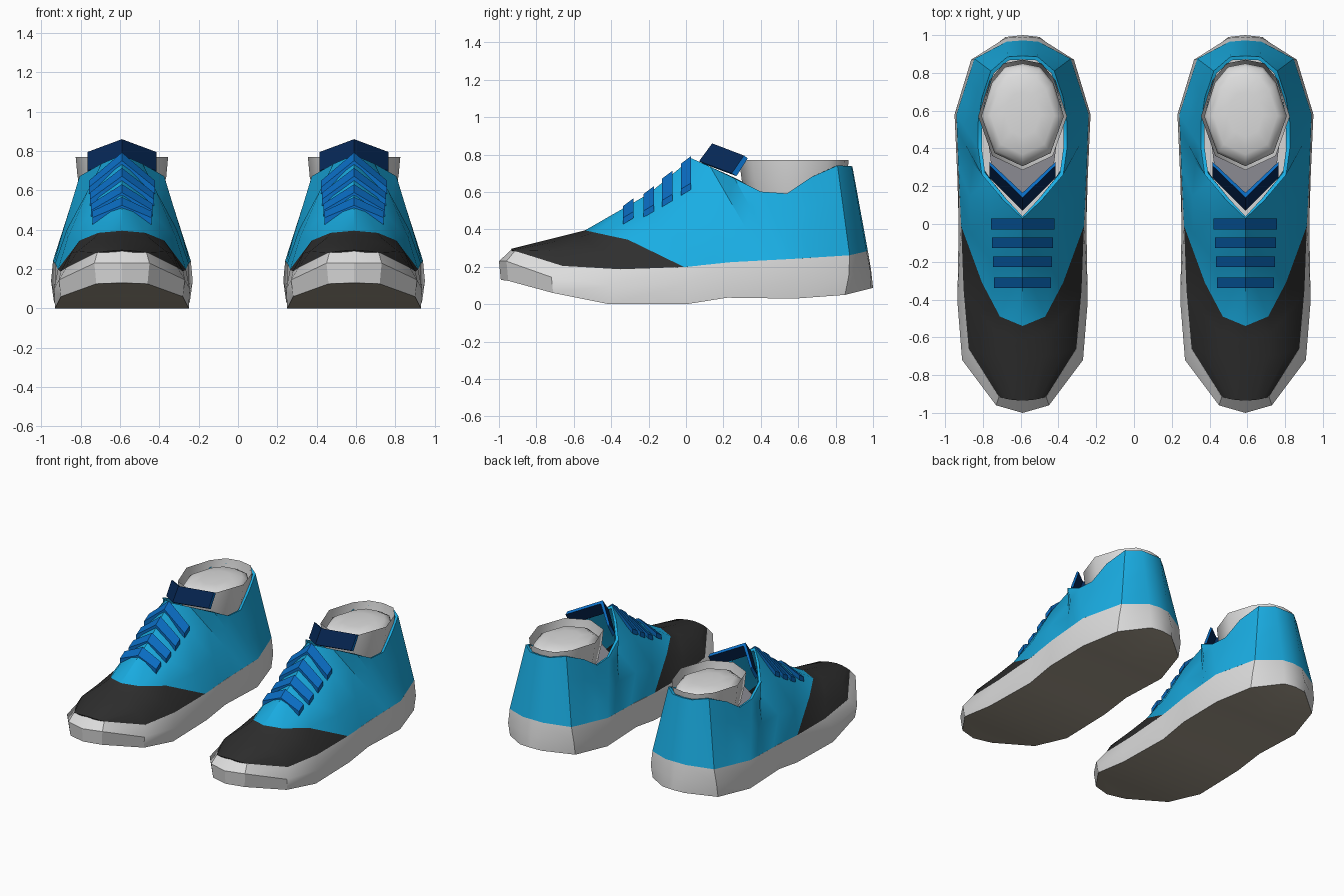
import bpy, bmesh, math
from mathutils import Vector

if "Cube" in bpy.data.objects:
    bpy.data.objects.remove(bpy.data.objects["Cube"])

SHOE_X = 0.59


def material(name, r, g, b):
    m = bpy.data.materials.new(name)
    m.diffuse_color = (r, g, b, 1)
    m.use_nodes = True
    m.node_tree.nodes["Principled BSDF"].inputs["Base Color"].default_value = m.diffuse_color
    return m


BLUE = material("sky_blue", 0.010, 0.42, 0.77)
BLACK = material("charcoal", 0.028, 0.028, 0.028)
WHITE = material("off_white", 0.72, 0.72, 0.72)
OUTSOLE = material("brown_grey", 0.36, 0.32, 0.255)
NAVY = material("navy", 0.002, 0.022, 0.10)
LACE = material("lace_blue", 0.003, 0.15, 0.54)
GREY = material("lining_grey", 0.26, 0.26, 0.29)


def finish(name, bm, mats, angle=32, wall=0, inward=False):
    """Weld, shade by angle and place one copy for each foot."""
    bmesh.ops.remove_doubles(bm, verts=bm.verts, dist=0.0005)
    bmesh.ops.dissolve_degenerate(bm, edges=bm.edges, dist=0.0005)
    bmesh.ops.recalc_face_normals(bm, faces=bm.faces)
    if inward:
        bm.normal_update()
        for f in bm.faces:
            c = f.calc_center_median()
            if f.normal.dot(Vector((c.x, c.y - .58, 0))) > 0:
                f.normal_flip()
    for f in bm.faces:
        f.smooth = True
    for e in bm.edges:
        e.smooth = len(e.link_faces) == 2 and e.calc_face_angle() < math.radians(angle)
    mesh = bpy.data.meshes.new(name)
    bm.to_mesh(mesh)
    bm.free()
    for m in mats:
        mesh.materials.append(m)
    for side, x in (("left", -SHOE_X), ("right", SHOE_X)):
        ob = bpy.data.objects.new(f"{side}_{name}", mesh)
        ob.location.x = x
        bpy.context.collection.objects.link(ob)
        if wall:
            mod = ob.modifiers.new("wall", "SOLIDIFY")
            mod.thickness = wall
            mod.offset = -1


def half_loft(bm, stations, mat_rule=lambda i, j: 0):
    """Skin the stations and mirror the skin across x = 0."""
    for s in (1, -1):
        grid = [[bm.verts.new((p[0] * s, p[1], p[2])) for p in st] for st in stations]
        for i in range(len(grid) - 1):
            for j in range(len(grid[i]) - 1):
                f = bm.faces.new((grid[i][j], grid[i + 1][j],
                                  grid[i + 1][j + 1], grid[i][j + 1]))
                f.material_index = mat_rule(i, j)


# Sole: bottom edge, widest edge and top edge, from toe to heel
SOLE = [
    ((0, -.99, .13), (0, -1, .23), (0, -.93, .295)),
    ((.13, -.95, .125), (.14, -.96, .23), (.125, -.915, .285)),
    ((.31, -.71, .06), (.32, -.72, .145), (.285, -.66, .205)),
    ((.34, -.41, 0), (.345, -.41, .10), (.312, -.35, .187)),
    ((.33, 0, 0), (.338, 0, .11), (.325, 0, .20)),
    ((.335, .22, .035), (.345, .24, .13), (.338, .24, .225)),
    ((.345, .58, .03), (.36, .58, .14), (.35, .58, .243)),
    ((.27, .85, .05), (.272, .87, .15), (.255, .875, .262)),
    ((.09, .99, .085), (.09, .985, .18), (.085, .965, .283)),
    ((0, 1, .088), (0, .99, .18), (0, .972, .287)),
]
bm = bmesh.new()
half_loft(bm, [[(0, b[1], b[2]), b, m, t, (0, t[1], t[2])] for b, m, t in SOLE],
          lambda i, j: 1 if j == 0 else 0)
finish("sole", bm, [WHITE, OUTSOLE])

# Upper: front stations run from the sole to the ridge
FRONT = [
    [(.125, -.915, .284), (.09, -.925, .289), (.05, -.932, .293), (0, -.935, .296)],
    [(.285, -.66, .204), (.225, -.68, .29), (.12, -.70, .335), (0, -.72, .35)],
    [(.312, -.35, .187), (.26, -.43, .28), (.14, -.57, .358), (0, -.62, .375)],
    [(.325, -.01, .199), (.215, -.31, .345), (.12, -.49, .384), (0, -.54, .395)],
    [(.333, .15, .214), (.275, -.05, .36), (.16, -.20, .475), (0, -.20, .59)],
    [(.34, .30, .228), (.28, .15, .40), (.17, .03, .605), (0, .03, .78)],
]
# Rear stations run straight from the sole to the collar
REAR = [
    ((.344, .42, .234), (.105, .13, .735)),
    ((.347, .50, .238), (.215, .26, .672)),
    ((.350, .58, .243), (.235, .40, .602)),
    ((.321, .67, .249), (.235, .54, .592)),
    ((.289, .77, .255), (.215, .67, .68)),
    ((.255, .875, .262), (.168, .81, .742)),
    ((.085, .965, .283), (.08, .885, .738)),
    ((0, .972, .287), (0, .89, .735)),
]
stations = FRONT + [[Vector(b).lerp(Vector(t), k / 3) for k in range(4)] for b, t in REAR]
bm = bmesh.new()
half_loft(bm, stations, lambda i, j: 1 if i < 3 else 0)
finish("upper", bm, [BLUE, BLACK], 35, wall=0.02)

# Ankle cuff: thin flared shell, facing inward
RIM = [(0, .285), (.16, .36), (.235, .57), (.175, .76), (.10, .85), (0, .87)]


def rings(levels):
    return [[(x * s, .58 + (y - .58) * s, z) for z, s in levels] for x, y in RIM]


bm = bmesh.new()
half_loft(bm, rings([(.55, .85), (.67, .96), (.77, 1.0)]))
finish("ankle_cuff", bm, [WHITE], 50, inward=True)

# Ankle filling: rounded dome inside the cuff
bm = bmesh.new()
half_loft(bm, rings([(.552, .82), (.62, .90), (.68, .93), (.72, .88),
                     (.745, .72), (.755, .4), (.757, 0)]))
finish("ankle_filling", bm, [WHITE], 70)

# Lining floor inside the collar
FLOOR = [(0, .16), (.16, .27), (.19, .5), (.17, .7), (.09, .84), (0, .85)]
bm = bmesh.new()
half_loft(bm, [[(0, y, .55), (x, y, .55)] for x, y in FLOOR])
finish("lining", bm, [GREY])


def chevron(bm, centre, end, edge_mat=0):
    """Bent bar: the four-point section at the middle joins the one at each end."""
    half_loft(bm, [centre + centre[:1], end + end[:1]],
              lambda i, j: edge_mat if j % 2 else 0)
    for s in (1, -1):
        f = bm.faces.new([bm.verts.new((p[0] * s, p[1], p[2])) for p in end])
        f.material_index = edge_mat


# Laces: four bent bars over the ridge
bm = bmesh.new()
for y, zc, ze, w in ((-.31, .545, .478, .15), (-.20, .61, .515, .156),
                     (-.10, .693, .572, .162), (0, .772, .632, .168)):
    def section(x, z, slope):
        d = .028
        return [(x, y - d, z - d * slope), (x, y + d, z + d * slope),
                (x, y + d, z + d * slope - .035), (x, y - d, z - d * slope - .035)]
    chevron(bm, section(0, zc, .75), section(w, ze, .6))
finish("laces", bm, [LACE], 25)

# Tongue: bent slab with brighter edges, rising out of the collar
bm = bmesh.new()
chevron(bm, [(0, .07, .765), (0, .14, .86), (0, .165, .845), (0, .095, .75)],
        [(.175, .245, .70), (.175, .31, .795), (.175, .33, .78), (.175, .27, .685)], 1)
finish("tongue", bm, [NAVY, LACE], 25)
